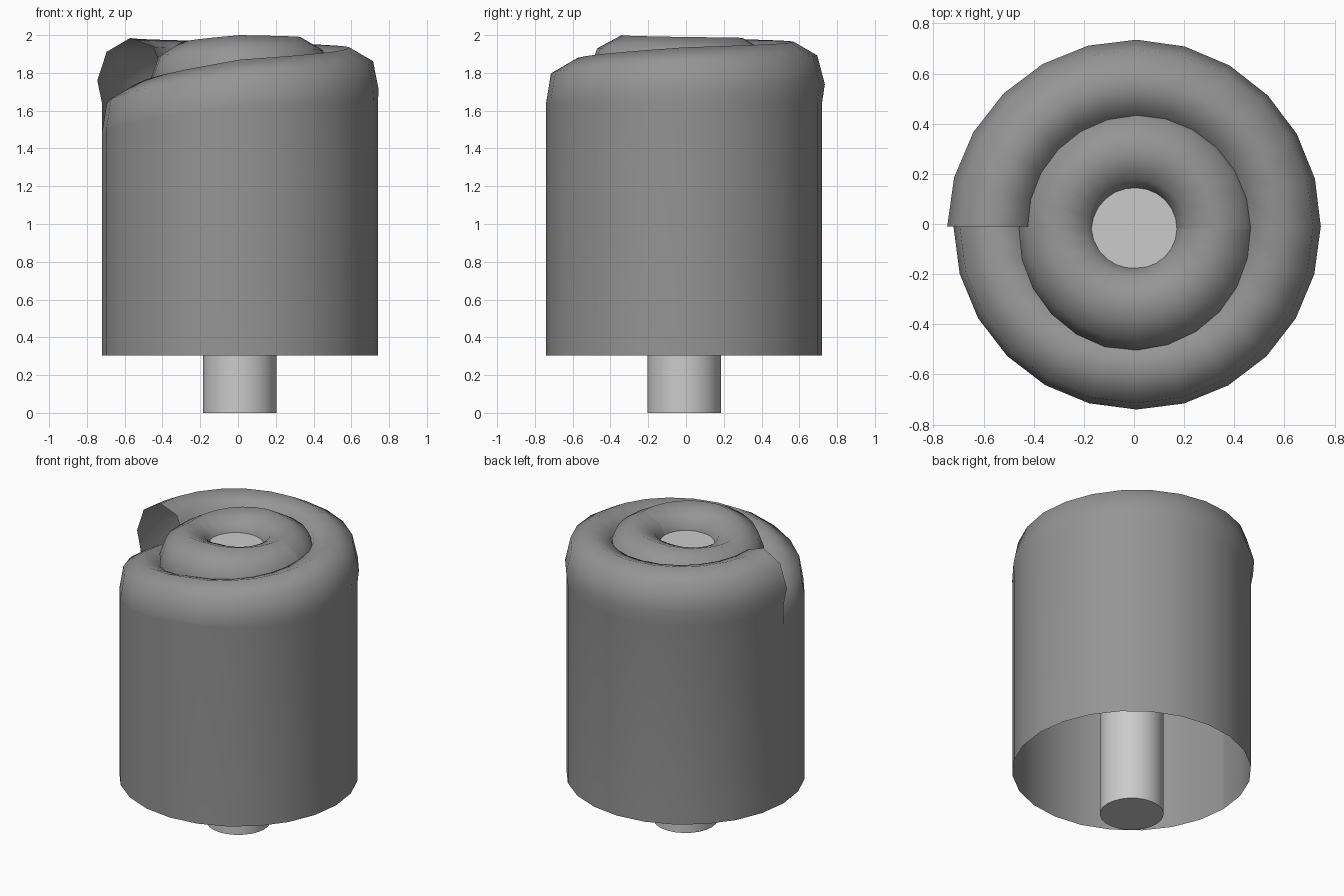
import bpy, bmesh, math

if "Cube" in bpy.data.objects:
    bpy.data.objects.remove(bpy.data.objects["Cube"])

SEG = 24
grey = bpy.data.materials.new("dark_grey")
grey.diffuse_color = (0.3, 0.3, 0.3, 1)
grey.use_nodes = True
grey.node_tree.nodes["Principled BSDF"].inputs["Base Color"].default_value = grey.diffuse_color


def keyed(values, t):
    """Piecewise linear lookup of evenly spaced values, t in 0..1."""
    f = t * (len(values) - 1)
    i = min(int(f), len(values) - 2)
    return values[i] + (values[i + 1] - values[i]) * (f - i)


def sweep(name, centre, start, profile_at):
    """Turn a changing (radius, z) profile one full turn around the axis."""
    bm = bmesh.new()
    rows = []
    for s in range(SEG + 1):
        t = s / SEG
        a = math.radians(start) + t * math.tau
        rows.append([bm.verts.new((centre[0] + r * math.cos(a),
                                   centre[1] + r * math.sin(a), z))
                     for r, z in profile_at(t)])
    for p, q in zip(rows, rows[1:]):
        for i in range(len(p) - 1):
            bm.faces.new((p[i], q[i], q[i + 1], p[i + 1]))
    return finish(name, bm, grey)


def finish(name, bm, mat=None):
    mesh = bpy.data.meshes.new(name)
    bm.to_mesh(mesh)
    bm.free()
    ob = bpy.data.objects.new(name, mesh)
    bpy.context.collection.objects.link(ob)
    if mat:
        mesh.materials.append(mat)
    bpy.ops.object.select_all(action='DESELECT')
    ob.select_set(True)
    bpy.context.view_layer.objects.active = ob
    bpy.ops.object.shade_smooth_by_angle(angle=math.radians(55))
    return ob


# Outer wrap: open-bottomed wall whose rounded lip climbs around the turn
def outer_profile(t):
    z = keyed([1.71, 1.87, 1.935, 1.965, 1.985], t)
    return [(0.73, 0.305), (0.73, min(1.64, z - 0.24)),
            (keyed([0.73, 0.73, 0.735, 0.745, 0.755], t), z - 0.225),
            (0.705, z - 0.073), (0.58, z), (0.46, z - 0.045), (0.40, z - 0.2)]


sweep("outer_wrap", (0.01, -0.01), 180, outer_profile)


# Inner coil: ring-shaped roll nested in the outer wrap
def inner_profile(t):
    z = keyed([1.99, 1.985, 1.955, 2.0, 1.99], t)
    s = keyed([0.0, 0.0, -0.01, 0.01, 0.0], t)
    return [(0.475 + s, z - 0.32), (0.48 + s, z - 0.18), (0.44 + s, z - 0.07),
            (0.32, z), (0.20, z - 0.05), (0.15, z - 0.14), (0.17, z - 0.25)]


sweep("inner_coil", (0.01, -0.02), 0, inner_profile)

# Core rod: capped cylinder running up the middle
bm = bmesh.new()
bmesh.ops.create_cone(bm, cap_ends=True, segments=SEG, radius1=0.195,
                      radius2=0.195, depth=1.87)
bmesh.ops.translate(bm, verts=bm.verts, vec=(0.01, -0.01, 0.935))
finish("core_rod", bm)
